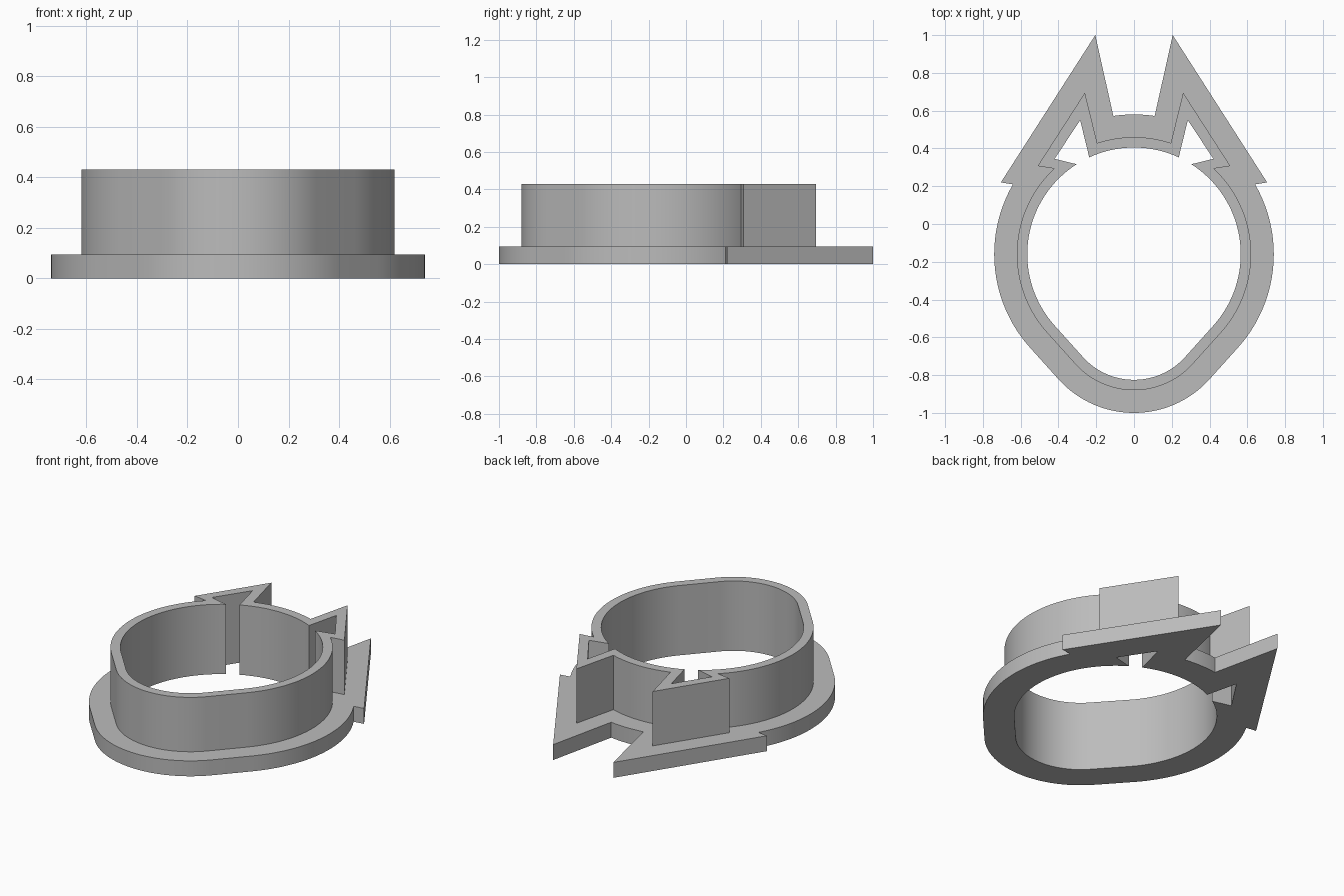
import bpy, bmesh
from math import sin, cos, radians
from mathutils import Vector

cube = bpy.data.objects.get("Cube")
if cube:
    bpy.data.objects.remove(cube, do_unlink=True)

BASE_TOP, WALL_TOP = 0.095, 0.43
BODY_Y, CHIN_Y = -0.16, -0.462
BODY_R, CHIN_R = 0.565, 0.363
JOIN = -42            # angle where the body arc runs into the straight jaw


def arc(cy, r, start, end, steps):
    angles = [radians(start + (end - start) * i / steps) for i in range(steps + 1)]
    return [Vector((r * cos(a), cy + r * sin(a))) for a in angles]


def outline(offset, brow, tip, barb, cheek):
    """Closed head outline: brow arc, pointed ear, body arc, jaw line, chin arc."""
    r = BODY_R + offset
    half = arc(BODY_Y, r, 90, brow, 8)
    half += [Vector(tip), Vector(barb)]
    half += arc(BODY_Y, r, cheek, JOIN, 36)
    half += arc(CHIN_Y, CHIN_R + offset, JOIN, -90, 20)
    return half + [Vector((-p.x, p.y)) for p in half[-2:0:-1]]


inner = outline(0, 65.2, (0.285, 0.55), (0.42, 0.345), 57.5)
wall = outline(0.055, 71.7, (0.26, 0.695), (0.51, 0.307), 47)
flange = outline(0.175, 81.5, (0.205, 1.0), (0.705, 0.22), 30)

# Stepped cross-section carried around the outline
section = [(flange, 0), (flange, BASE_TOP), (wall, BASE_TOP),
           (wall, WALL_TOP), (inner, WALL_TOP), (inner, 0)]
bm = bmesh.new()
rings = [[bm.verts.new((p.x, p.y, z)) for p in loop] for loop, z in section]
count = len(inner)
for k, ring in enumerate(rings):
    above = rings[(k + 1) % len(rings)]
    for i in range(count):
        j = (i + 1) % count
        bm.faces.new((ring[i], ring[j], above[j], above[i]))
bmesh.ops.recalc_face_normals(bm, faces=bm.faces)
mesh = bpy.data.meshes.new("cutter_ring")
bm.to_mesh(mesh)
bm.free()

# Plain grey plastic
grey = bpy.data.materials.new("light_grey")
grey.use_nodes = True
color = (0.5, 0.5, 0.5, 1)
grey.diffuse_color = color
grey.node_tree.nodes["Principled BSDF"].inputs["Base Color"].default_value = color
mesh.materials.append(grey)

ring_obj = bpy.data.objects.new("cutter_ring", mesh)
bpy.context.collection.objects.link(ring_obj)
bpy.context.view_layer.objects.active = ring_obj
ring_obj.select_set(True)
bpy.ops.object.shade_smooth_by_angle(angle=radians(30))
